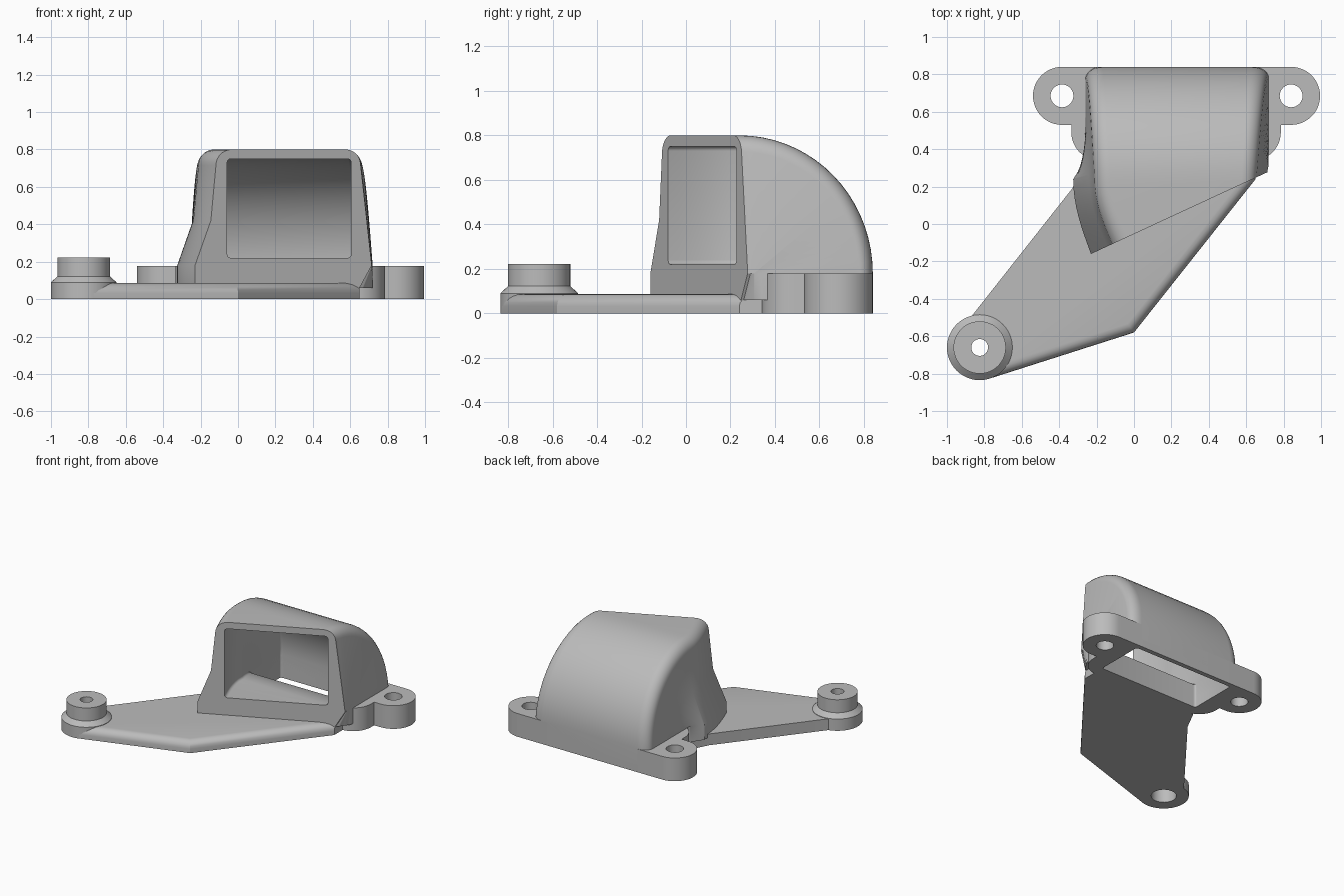
import bpy, bmesh
from math import sin, cos, pi, radians

cube = bpy.data.objects.get("Cube")
if cube:
    bpy.data.objects.remove(cube)

grey = bpy.data.materials.new("plain_grey")
grey.use_nodes = True
grey.diffuse_color = (0.5, 0.5, 0.5, 1)
grey.node_tree.nodes["Principled BSDF"].inputs["Base Color"].default_value = (0.5, 0.5, 0.5, 1)

HINGE_Y, HINGE_Z = 0.24, 0.18
TOP = 0.62


def finish(name, bm):
    bmesh.ops.recalc_face_normals(bm, faces=bm.faces)
    mesh = bpy.data.meshes.new(name)
    bm.to_mesh(mesh)
    bm.free()
    mesh.materials.append(grey)
    obj = bpy.data.objects.new(name, mesh)
    bpy.context.collection.objects.link(obj)
    return obj


def loft(name, rings):
    """Skin closed rings of equal length and cap both ends."""
    bm = bmesh.new()
    loops = [[bm.verts.new(p) for p in ring] for ring in rings]
    n = len(loops[0])
    for a, b in zip(loops, loops[1:]):
        for i in range(n):
            j = (i + 1) % n
            bm.faces.new((a[i], a[j], b[j], b[i]))
    bm.faces.new(loops[0])
    bm.faces.new(loops[-1])
    return finish(name, bm)


def extrude(name, outline, z0, z1):
    return loft(name, [[(x, y, z) for x, y in outline] for z in (z0, z1)])


def arc(cx, cy, r, a0, a1, n=12):
    angles = [radians(a0 + (a1 - a0) * i / n) for i in range(n + 1)]
    return [(cx + r * cos(a), cy + r * sin(a)) for a in angles]


def turned(name, cx, cy, profile, n=48):
    """Stack of circles given as (radius, height)."""
    return loft(name, [[(x, y, z) for x, y in arc(cx, cy, r, 0, 360, n)[:-1]]
                       for r, z in profile])


def cut(obj, cutters):
    for cutter in cutters:
        mod = obj.modifiers.new("cut", "BOOLEAN")
        mod.operation = "DIFFERENCE"
        mod.solver = "EXACT"
        mod.object = cutter
        bpy.context.view_layer.objects.active = obj
        bpy.ops.object.modifier_apply(modifier=mod.name)


def front_y(x):
    """Slanted plane of the duct mouth."""
    return -0.16 + (x + 0.23) * 0.463


def sweep(name, start, end, n_left, bulge, front_gap, spread, drop):
    """Run a section from the slanted mouth back, then bend it down round a hinge."""
    rings = []
    steps, bends = 8, 18
    for k in range(steps + bends + 2):
        t = min(k / steps, 1)
        s = min(max((k - steps) / bends, 0), 1)
        last = k == steps + bends + 1
        ring = []
        for i, ((x0, z0), (x1, _)) in enumerate(zip(start, end)):
            xs = x0 - (bulge * sin(t * pi / 2) if i < n_left else 0)
            x = xs + (x1 - xs) * s
            mouth = front_y(x0) + front_gap
            y = mouth + (HINGE_Y - mouth) * t
            v = z0 - HINGE_Z
            z = z0
            if v >= 0:
                y += v / TOP * 0.6 * sin(s * pi / 2) + (1 - v / TOP) * spread * s
                z = HINGE_Z + v * cos(s * pi / 2)
                if last:
                    y += 0.02 * (v < 0.01)
                    z = drop
            else:
                y += spread * s
            ring.append((x, max(y, mouth + k * 0.0015), z))
        rings.append(ring)
    return loft(name, rings)


# Duct shell: tapered section at the mouth, square section at the outlet
left = [(-0.23, 0.06), (-0.23, 0.18), (-0.145, 0.42)]
right = [(0.715, 0.18), (0.65, 0.06)]
mouth = left + arc(-0.033, 0.715, 0.085, 180, 90, 7) + arc(0.575, 0.72, 0.08, 90, 5, 7) + right
outlet = ([(-0.26, z) for _, z in left] + arc(-0.175, 0.715, 0.085, 180, 90, 7)
          + arc(0.635, 0.715, 0.085, 90, 0, 7) + [(0.72, z) for _, z in right])
duct = sweep("duct_shell", mouth, outlet, len(left) + 8, 0.095, 0, 0.1, 0.06)


# Air passage cutter
def passage(x0, x1, r=0.02):
    low, high = 0.22 + r, 0.75 - r
    return (arc(x0 + r, low, r, 270, 180, 4) + arc(x0 + r, high, r, 180, 90, 4)
            + arc(x1 - r, high, r, 90, 0, 4) + arc(x1 - r, low, r, 0, -90, 4))


bore = sweep("passage_cutter", passage(-0.04, 0.605), passage(-0.2, 0.65),
             10, 0.1, -0.05, 0.16, -0.05)

# Mounting flange with two rounded ears
EAR_Y, EAR_R = 0.685, 0.155
ears = (-0.385, 0.84)
outline = (arc(ears[0], EAR_Y, EAR_R, 90, 270, 24) + [(-0.335, 0.53)]
           + arc(-0.185, 0.49, 0.15, 180, 270) + arc(0.635, 0.49, 0.15, 270, 360)
           + [(0.785, 0.53)] + arc(ears[1], EAR_Y, EAR_R, -90, 90, 24))
flange = extrude("mounting_flange", outline, 0, 0.178)
ear_holes = [turned("ear_hole_cutter", x, EAR_Y, [(0.061, -0.1), (0.061, 0.3)], 32) for x in ears]

# Base plate with rounded front edges
BX, BY = -0.825, -0.66
corners = [(-0.78, -0.829), (0, -0.58), (0.65, 0.24), (0.65, 0.345), (-0.25, 0.345),
           (-0.33, 0.19), (-0.87, -0.495), (-0.96, -0.62), (-0.9, -0.8)]
plate = extrude("base_plate", corners, 0, 0.087)
bm = bmesh.new()
bm.from_mesh(plate.data)
rim = [e for e in bm.edges
       if all(v.co.z > 0.05 for v in e.verts)
       and any({v.co.to_tuple(2)[:2] for v in e.verts}
               == {(round(a[0], 2), round(a[1], 2)), (round(b[0], 2), round(b[1], 2))}
               for a, b in zip(corners[:2], corners[1:3]))]
bmesh.ops.bevel(bm, geom=rim, offset=0.055, segments=5, profile=0.5, affect="EDGES")
bm.to_mesh(plate.data)
bm.free()

# Screw boss with stepped hole
boss = turned("screw_boss", BX, BY, [(0.175, 0), (0.175, 0.09), (0.14, 0.122), (0.14, 0.222)])
boss_hole = turned("boss_hole_cutter", BX, BY,
                   [(0.088, -0.1), (0.088, 0.12), (0.045, 0.121), (0.045, 0.3)], 32)

cut(duct, [bore])
cut(flange, [bore] + ear_holes)
cut(plate, [boss_hole])
cut(boss, [boss_hole])
for helper in [bore, boss_hole] + ear_holes:
    bpy.data.objects.remove(helper)

# Smooth the curved walls, keep the edges crisp
for obj in (duct, flange, plate, boss):
    bpy.ops.object.select_all(action="DESELECT")
    obj.select_set(True)
    bpy.context.view_layer.objects.active = obj
    bpy.ops.object.shade_smooth_by_angle(angle=radians(30))
